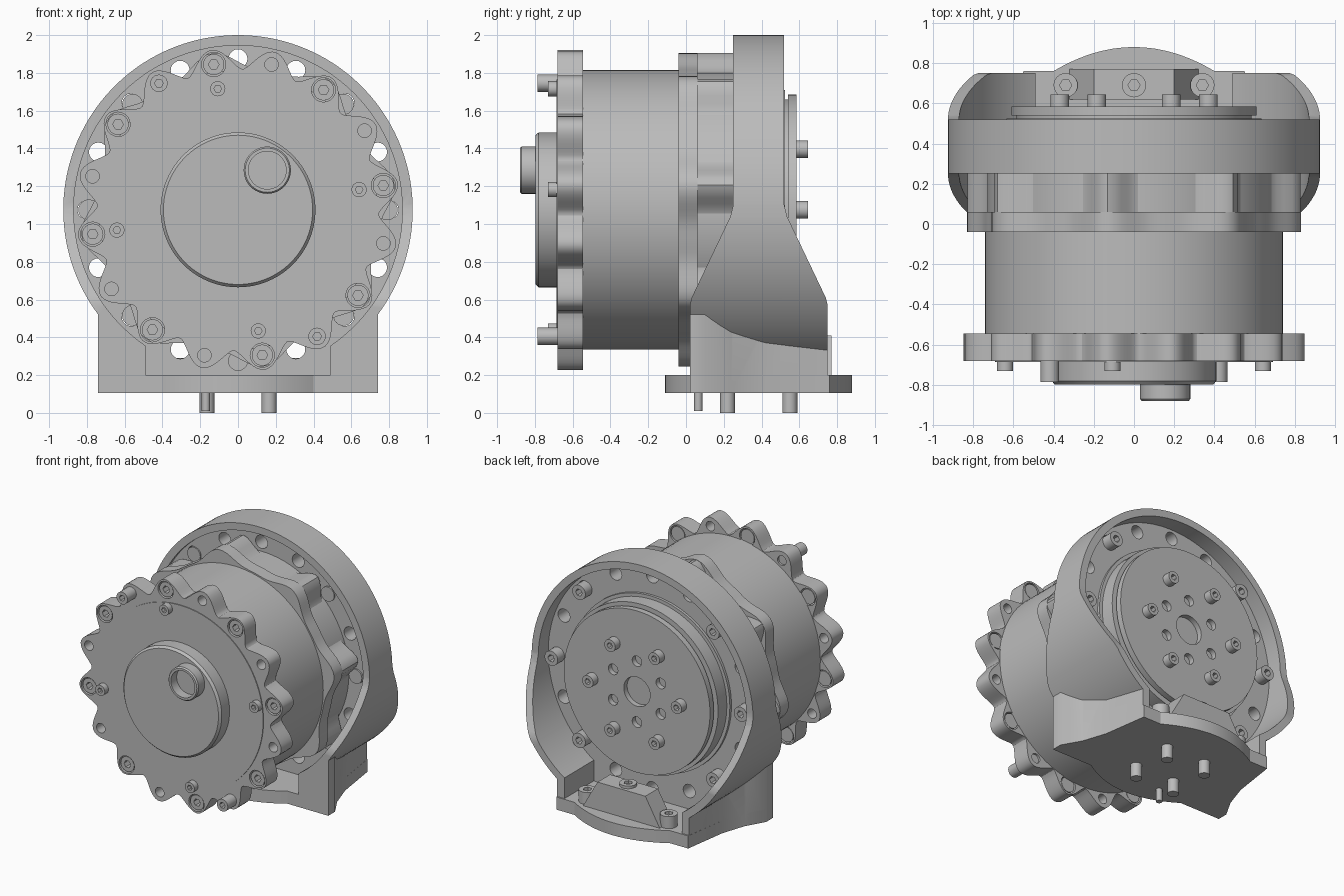
import bpy, bmesh
from math import sin, cos, pi, radians, acos, degrees
from mathutils import Matrix

cube = bpy.data.objects.get("Cube")
if cube:
    bpy.data.objects.remove(cube)

AXIS_Z = 1.075      # height of the motor axis
grey = bpy.data.materials.new("machined grey")
grey.use_nodes = True
grey.diffuse_color = (0.5, 0.5, 0.5, 1)
grey.node_tree.nodes["Principled BSDF"].inputs["Base Color"].default_value = (0.5, 0.5, 0.5, 1)
parts = []


def finish(name, bm):
    bmesh.ops.remove_doubles(bm, verts=bm.verts, dist=1e-5)
    bmesh.ops.recalc_face_normals(bm, faces=bm.faces)
    mesh = bpy.data.meshes.new(name)
    bm.to_mesh(mesh)
    bm.free()
    mesh.materials.clear()
    mesh.materials.append(grey)
    obj = bpy.data.objects.new(name, mesh)
    bpy.context.collection.objects.link(obj)
    parts.append(obj)
    return obj


def arc(r, start=0, end=360, n=64, cx=0, cy=0):
    full = end - start == 360
    steps = [start + (end - start) * i / (n if full else n - 1) for i in range(n)]
    return [(cx + r * cos(radians(a)), cy + r * sin(radians(a))) for a in steps]


def prism(name, outline, a, b, holes=(), axis="Y"):
    """Filled outline with holes, extruded from a to b along an axis."""
    curve = bpy.data.curves.new(name, "CURVE")
    curve.dimensions, curve.fill_mode = "2D", "BOTH"
    curve.extrude = abs(b - a) / 2
    for loop in [outline, *holes]:
        spline = curve.splines.new("POLY")
        spline.points.add(len(loop) - 1)
        spline.use_cyclic_u = True
        for point, (u, v) in zip(spline.points, loop):
            point.co = (u, v, 0, 1)
    temp = bpy.data.objects.new(name, curve)
    bm = bmesh.new()
    mesh = temp.to_mesh()
    bm.from_mesh(mesh)
    temp.to_mesh_clear()
    bpy.data.objects.remove(temp)
    mid = (a + b) / 2
    turn = {"X": Matrix.Translation((mid, 0, 0)) @ Matrix(((0, 0, 1, 0), (1, 0, 0, 0), (0, 1, 0, 0), (0, 0, 0, 1))),
            "Y": Matrix.Translation((0, mid, 0)) @ Matrix.Rotation(pi / 2, 4, "X"),
            "Z": Matrix.Translation((0, 0, mid))}[axis]
    bm.transform(turn)
    return finish(name, bm)


def lathe(name, profile, cx=0, cz=AXIS_Z, n=96):
    """Turned part around y from (y, radius) pairs."""
    bm = bmesh.new()
    rings = [[bm.verts.new((cx + r * cos(2 * pi * i / n), y, cz + r * sin(2 * pi * i / n)))
              for i in range(n)] for y, r in profile]
    for p, q in zip(rings, rings[1:]):
        for i in range(n):
            bm.faces.new((p[i], p[i - 1], q[i - 1], q[i]))
    return finish(name, bm)


def polar(r, angle):
    return r * cos(radians(angle)), AXIS_Z + r * sin(radians(angle))


def ring_holes(r, hole_r, angles, n=20):
    return [arc(hole_r, n=n, cx=polar(r, a)[0], cy=polar(r, a)[1]) for a in angles]


def lobed(base, tip, count, power):
    """Closed outline with rounded lobes."""
    pts = []
    for i in range(count * 20):
        a = 360 * i / (count * 20)
        bump = (0.5 + 0.5 * cos(radians(count * (a - TWIST)))) ** power
        pts.append(polar(base + (tip - base) * bump, a))
    return pts


def bolt(name, u, v, base, tip, r, axis="Y"):
    """Socket head bolt, open at the tip."""
    mid = base + (tip - base) * 0.5
    head = arc(r, n=24, cx=u, cy=v)
    prism(name + "_shank", head, base, mid, axis=axis)
    prism(name + "_head", head, mid, tip, [arc(r * 0.5, n=6, cx=u, cy=v)], axis)


def cut(obj, cutter, operation):
    mod = obj.modifiers.new("cut", "BOOLEAN")
    mod.object, mod.operation, mod.solver = cutter, operation, "EXACT"
    bpy.context.view_layer.objects.active = obj
    bpy.ops.object.modifier_apply(modifier=mod.name)
    parts.remove(cutter)
    bpy.data.objects.remove(cutter)


TWIST = 9.5
EIGHT = [TWIST + 45 * i for i in range(8)]
BETWEEN = [a + 22.5 for a in EIGHT]

# Motor housing
lathe("motor_body", [(-0.56, 0), (-0.56, 0.74), (-0.04, 0.74), (-0.04, 0.73), (0.3, 0.73), (0.3, 0)])
prism("rear_flange", lobed(0.75, 0.84, 8, 2), -0.04, 0.06)
prism("rear_bosses", lobed(0.72, 0.84, 8, 4), 0.06, 0.25)

# Front flange, cover and cap
prism("front_flange", lobed(0.745, 0.858, 16, 0.8), -0.68, -0.545,
      ring_holes(0.78, 0.064, EIGHT) + ring_holes(0.79, 0.036, BETWEEN))
lathe("front_cover", [(-0.67, 0.69), (-0.686, 0.69), (-0.686, 0)])
lathe("front_cap", [(-0.67, 0.41), (-0.78, 0.41), (-0.797, 0.395), (-0.797, 0)])
lathe("cable_boss", [(-0.79, 0.125), (-0.87, 0.125), (-0.88, 0.117), (-0.88, 0.1), (-0.81, 0.1), (-0.81, 0)],
      0.155, 1.285, 48)
for a in EIGHT:
    bolt("flange_bolt", *polar(0.78, a), -0.55, -0.672, 0.056)
for a in EIGHT[::2]:
    bolt("cover_bolt", *polar(0.65, a), -0.67, -0.73, 0.04)
for a in (BETWEEN[2], BETWEEN[6]):
    bolt("long_bolt", *polar(0.79, a), -0.56, -0.785, 0.046)

# Bracket shell: round hoop that widens towards the base
def hoop(r, half, bottom):
    a = degrees(acos(half / r))
    return [(u, v + AXIS_Z) for u, v in arc(r, -a, 180 + a, 120)] + [(-half, bottom), (half, bottom)]


opening = hoop(0.87, 0.49, 0.2)
shell = prism("bracket_shell", hoop(0.925, 0.55, 0.105), -0.1, 0.9, [opening])
half_side = [(0.25, 2.1), (0.25, 1.1), (0.235, 1.04), (0.03, 0.61), (0.02, 0.57), (0.02, 0)]
side = half_side + [(0.77 - y, z) for y, z in reversed(half_side)]
cut(shell, prism("side_cutter", side, -1.2, 1.2, axis="X"), "INTERSECT")

# Bracket feet at the front corners
for s in (1, -1):
    plan = [(0.45, 0.02), (0.74, 0.02), (0.74, 0.1), (0.66, 0.24), (0.6, 0.42), (0.55, 0.75), (0.45, 0.75)]
    foot = prism("bracket_foot", [(s * x, y) for x, y in plan], 0.105, 0.52, axis="Z")
    cut(foot, prism("foot_cutter", opening, -0.2, 1), "DIFFERENCE")

# Base plate with a rounded bulge front and back
right_edge = [(0.74, 0.02), (0.74, 0.1), (0.66, 0.24), (0.6, 0.42), (0.55, 0.76)]
swell = [(0.4 * cos(pi * i / 24), 0.5 - 0.5 * cos(pi * i / 12)) for i in range(25)]
base = right_edge + [(x, 0.76 + 0.12 * h) for x, h in swell]
base += [(-x, y) for x, y in reversed(right_edge)]
base += [(-x, 0.02 - 0.13 * h) for x, h in swell]
base_holes = [arc(0.03, n=16, cx=x, cy=y) for x in (-0.36, 0.36) for y in (0.15, 0.55)]
base_holes.append(arc(0.035, n=16, cx=0, cy=0.62))
prism("base_plate", base, 0.105, 0.2, base_holes, "Z")

# Mounting web inside the hoop
web_angles = [22.5 * i for i in range(16)]
prism("mounting_web", opening, 0.28, 0.4, ring_holes(0.8, 0.05, web_angles) + [arc(0.6, cy=AXIS_Z)])
for a in range(0, 360, 45):
    if a not in (90, 270):
        bolt("web_bolt", *polar(0.79, a), 0.27, 0.48, 0.055)

# Output hub and disc
lathe("output_hub", [(0.25, 0), (0.25, 0.66), (0.42, 0.66), (0.42, 0.635), (0.525, 0.635),
                     (0.525, 0.585), (0.545, 0.585), (0.545, 0)])
SIX = [60 * i for i in range(6)]
prism("output_disc", arc(0.61, n=96, cy=AXIS_Z), 0.54, 0.585,
      [arc(0.11, n=40, cy=AXIS_Z)] + ring_holes(0.23, 0.04, [a + 30 for a in SIX]))
for a in SIX:
    bolt("disc_bolt", *polar(0.37, a), 0.57, 0.645, 0.046)

# Rear pedestal and base screws
prism("rear_pedestal", [(-0.32, 0.2), (0.32, 0.2), (0.2, 0.41), (-0.2, 0.41)], 0.62, 0.77)
bolt("pedestal_screw", 0, 0.69, 0.38, 0.43, 0.06, "Z")
for s in (1, -1):
    bolt("base_screw", s * 0.34, 0.69, 0.19, 0.29, 0.06, "Z")
    for y in (0.22, 0.55):
        prism("base_pin", arc(0.04, n=24, cx=s * 0.165, cy=y), 0, 0.12, axis="Z")
prism("locating_pin", arc(0.022, n=20, cx=-0.17, cy=0.065), 0.01, 0.12, axis="Z")

# Smooth curved faces, keep machined edges sharp
bpy.ops.object.select_all(action="DESELECT")
for obj in parts:
    obj.select_set(True)
bpy.context.view_layer.objects.active = parts[0]
bpy.ops.object.shade_smooth_by_angle(angle=radians(30))
